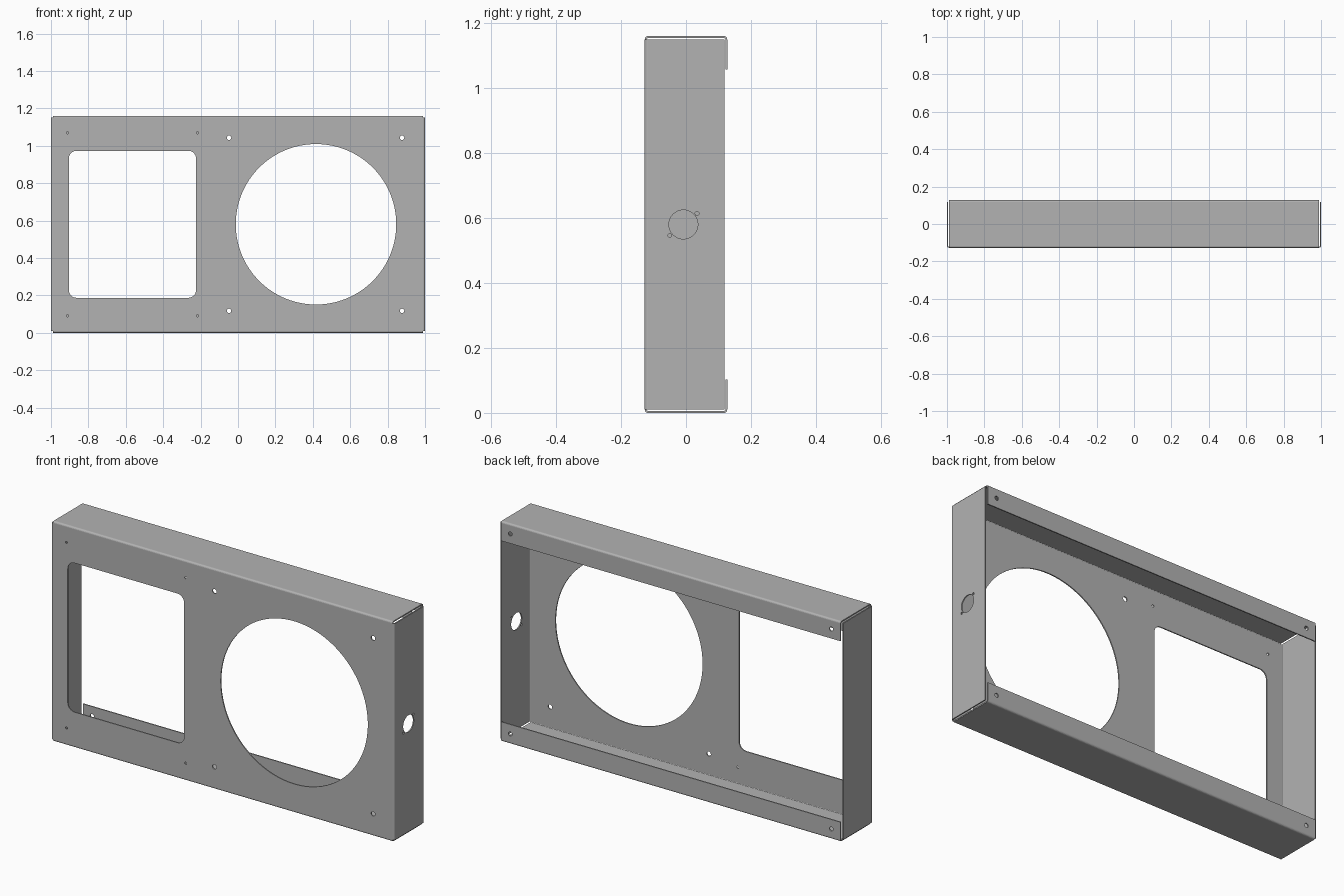
import bpy, bmesh, math
from mathutils import Vector, Matrix

if "Cube" in bpy.data.objects:
    bpy.data.objects.remove(bpy.data.objects["Cube"])

H, D, T, R = 1.16, 0.127, 0.006, 0.010   # height, half depth, sheet thickness, outer bend radius
MID = H / 2
END = 1 - R                              # where the side bends begin

steel = bpy.data.materials.new("grey_steel")
steel.diffuse_color = (0.45, 0.45, 0.45, 1)
steel.use_nodes = True
steel.node_tree.nodes["Principled BSDF"].inputs["Base Color"].default_value = steel.diffuse_color


def bent_sheet(path, segs=6):
    """Closed outline of a folded sheet; path is the outer face, material lies to its left."""
    pts = [Vector(p) for p in path]
    outer, inner = [], []
    for i, p in enumerate(pts):
        if 0 < i < len(pts) - 1:
            a = (p - pts[i - 1]).normalized()
            b = (pts[i + 1] - p).normalized()
            centre = p - a * R + b * R
            for k in range(segs + 1):
                t = k / segs * math.pi / 2
                d = -b * math.cos(t) + a * math.sin(t)
                outer.append(centre + d * R)
                inner.append(centre + d * (R - T))
        else:
            a = (pts[1] - pts[0] if i == 0 else p - pts[i - 1]).normalized()
            outer.append(p)
            inner.append(p + Vector((-a.y, a.x)) * T)
    return outer + inner[::-1]


def prism(bm, outline, place, lo, hi):
    """Extrude a 2D outline between lo and hi; place maps (u, v, w) to a 3D point."""
    a = [bm.verts.new(place(p[0], p[1], lo)) for p in outline]
    b = [bm.verts.new(place(p[0], p[1], hi)) for p in outline]
    n = len(a)
    bm.faces.new(a)
    bm.faces.new(b[::-1])
    for i in range(n):
        bm.faces.new((a[i], b[i], b[(i + 1) % n], a[(i + 1) % n]))


def finish(bm, name):
    bmesh.ops.recalc_face_normals(bm, faces=bm.faces)
    me = bpy.data.meshes.new(name)
    bm.to_mesh(me)
    bm.free()
    me.materials.append(steel)
    ob = bpy.data.objects.new(name, me)
    bpy.context.collection.objects.link(ob)
    return ob


def circle(u, v, r, n=24):
    return [(u + r * math.cos(2 * math.pi * i / n), v + r * math.sin(2 * math.pi * i / n))
            for i in range(n)]


def rounded_rect(u0, u1, v0, v1, r, n=8):
    pts = []
    for k, (u, v) in enumerate([(u1 - r, v1 - r), (u0 + r, v1 - r), (u0 + r, v0 + r), (u1 - r, v0 + r)]):
        for i in range(n + 1):
            t = (k + i / n) * math.pi / 2
            pts.append((u + r * math.cos(t), v + r * math.sin(t)))
    return pts


def cut(ob, cutter):
    cutter.hide_render = True
    m = ob.modifiers.new("holes", 'BOOLEAN')
    m.operation, m.solver, m.object = 'DIFFERENCE', 'EXACT', cutter
    bpy.context.view_layer.objects.active = ob
    bpy.ops.object.modifier_apply(modifier=m.name)
    bpy.data.objects.remove(cutter)


along_x = lambda u, v, w: (w, u, v)
along_y = lambda u, v, w: (u, w, v)
along_z = lambda u, v, w: (u, v, w)

# Front panel with top and bottom flanges and returned rear lips
LIP = 0.103
bm = bmesh.new()
prism(bm, bent_sheet([(D, H - LIP), (D, H), (-D, H), (-D, 0), (D, 0), (D, LIP)]), along_x, -END, END)
channel = finish(bm, "front_panel_and_flanges")

# Window, round opening and screw holes in the front; screw holes in the rear lips
bm = bmesh.new()
front = [rounded_rect(-0.904, -0.225, MID - 0.393, MID + 0.393, 0.04), circle(0.417, MID, 0.429, 128)]
for s in (-1, 1):
    front += [circle(x, MID + s * 0.489, 0.006, 16) for x in (-0.912, -0.217)]
    front += [circle(x, MID + s * 0.463, 0.012) for x in (-0.048, 0.877)]
for outline in front:
    prism(bm, outline, along_y, -D - 0.05, -D + 0.05)
for x in (-0.936, 0.936):
    for z in (0.053, H - 0.053):
        prism(bm, circle(x, z, 0.011), along_y, D - 0.05, D + 0.05)
cut(channel, finish(bm, "panel_cutter"))

# Side walls folded back from the front panel
for name, s in (("right_wall", 1), ("left_wall", -1)):
    bm = bmesh.new()
    outline = bent_sheet([(END, -D), (1, -D), (1, 0.118)])
    prism(bm, [(s * p[0], p[1]) for p in outline], along_z, 0.01, H - 0.01)
    wall = finish(bm, name)
    if s > 0:
        # Connector hole with two diagonal screw holes
        bm = bmesh.new()
        for c in (circle(-0.008, MID, 0.0445, 48), circle(0.034, MID + 0.034, 0.006, 16),
                  circle(-0.050, MID - 0.034, 0.006, 16)):
            prism(bm, c, along_x, 0.95, 1.05)
        cut(wall, finish(bm, "wall_cutter"))
